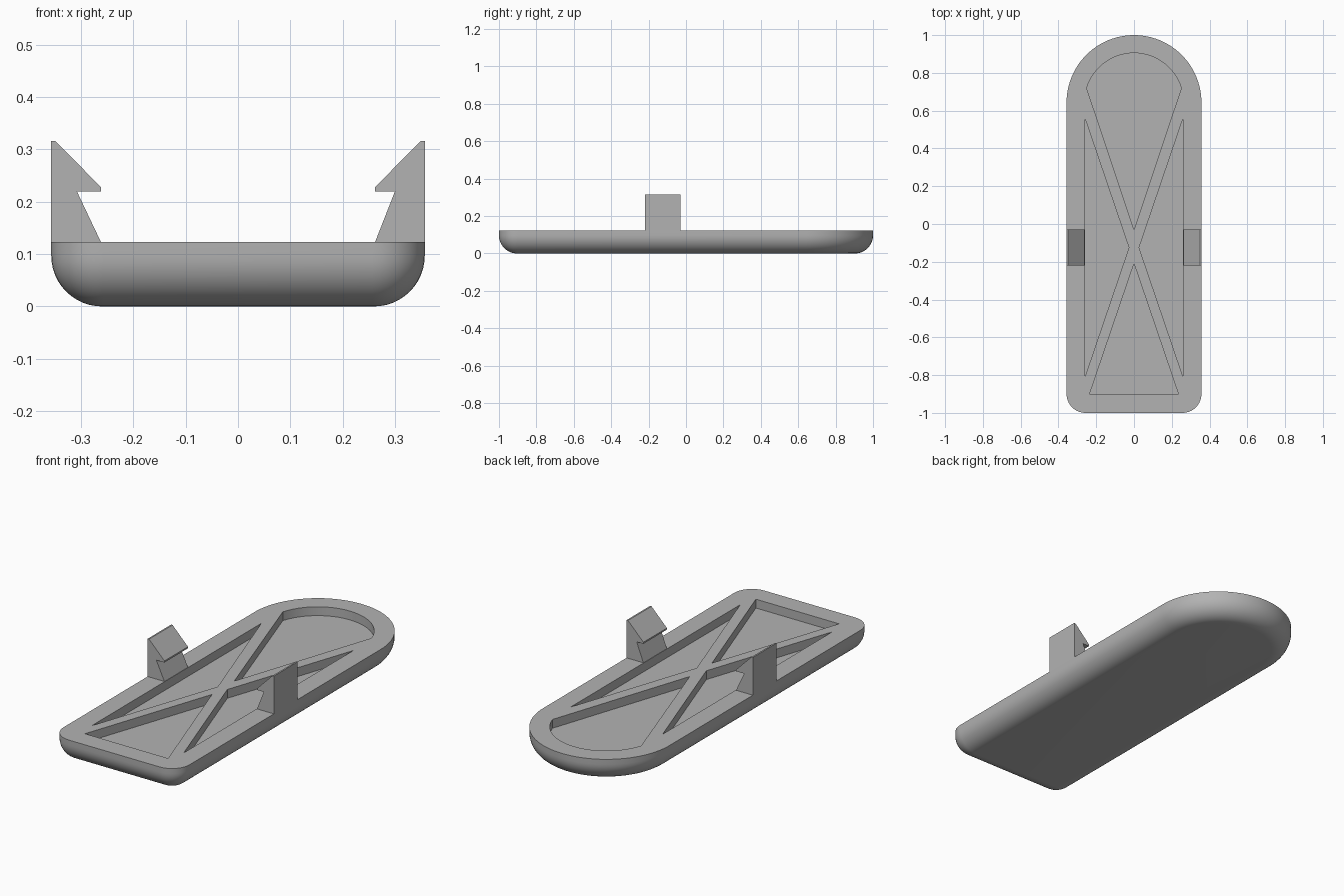
import bpy
import bmesh
from math import cos, sin, pi, radians

if "Cube" in bpy.data.objects:
    bpy.data.objects.remove(bpy.data.objects["Cube"], do_unlink=True)

HALF, TOP, FILLET, FLOOR = 0.357, 0.123, 0.097, 0.078
CORNER = 0.1
ARC_Y = 1 - HALF

grey = bpy.data.materials.new("plain grey")
grey.use_nodes = True
COLOUR = (0.448, 0.448, 0.448, 1)
grey.diffuse_color = COLOUR
grey.node_tree.nodes["Principled BSDF"].inputs["Base Color"].default_value = COLOUR


def arc(cx, cy, r, start, end, steps):
    """Points along an arc, angles in degrees."""
    angles = [radians(start + (end - start) * i / steps) for i in range(steps + 1)]
    return [(cx + r * cos(a), cy + r * sin(a)) for a in angles]


def loft(name, rings):
    """Closed solid through a stack of matching rings."""
    bm = bmesh.new()
    loops = [[bm.verts.new(p) for p in ring] for ring in rings]
    n = len(loops[0])
    for a, b in zip(loops, loops[1:]):
        for i in range(n):
            j = (i + 1) % n
            bm.faces.new((a[i], a[j], b[j], b[i]))
    bm.faces.new(loops[0][::-1])
    bm.faces.new(loops[-1])
    bmesh.ops.recalc_face_normals(bm, faces=bm.faces)
    mesh = bpy.data.meshes.new(name)
    bm.to_mesh(mesh)
    bm.free()
    mesh.materials.append(grey)
    obj = bpy.data.objects.new(name, mesh)
    bpy.context.collection.objects.link(obj)
    return obj


def select_only(obj):
    bpy.ops.object.select_all(action="DESELECT")
    obj.select_set(True)
    bpy.context.view_layer.objects.active = obj


def outline(inset, z):
    """Plate outline: round back end, small rounded front corners."""
    cx, cy, r = HALF - CORNER, -1 + CORNER, CORNER - inset
    pts = arc(0, ARC_Y, HALF - inset, 0, 180, 48)
    pts += arc(-cx, cy, r, 180, 270, 10) + arc(cx, cy, r, 270, 360, 10)
    return [(x, y, z) for x, y in pts]


# Plate with a rounded lower edge
STEPS = 12
rings = []
for i in range(STEPS + 1):
    a = pi / 2 * i / STEPS
    rings.append(outline(FILLET * (1 - sin(a)), FILLET * (1 - cos(a))))
rings.append(outline(0, TOP))
plate = loft("plate", rings)

# Four pockets that leave a crossed rib on the top
side = [(0.26, 0.56), (0.027, -0.125), (0.26, -0.81)]
pockets = {
    "back_pocket": arc(0, ARC_Y, 0.262, 17, 163, 32) + [(0, -0.03)],
    "front_pocket": [(-0.235, -0.9), (0.235, -0.9), (0, -0.21)],
    "left_pocket": side,
    "right_pocket": [(-x, y) for x, y in side],
}
for name, pts in pockets.items():
    cutter = loft(name, [[(x, y, z) for x, y in pts] for z in (FLOOR, TOP + 0.1)])
    cutter.hide_render = True
    mod = plate.modifiers.new(name, "BOOLEAN")
    mod.operation, mod.solver, mod.object = "DIFFERENCE", "EXACT", cutter
    select_only(plate)
    bpy.ops.object.modifier_apply(modifier=name)
    bpy.data.objects.remove(cutter, do_unlink=True)

select_only(plate)
bpy.ops.object.shade_smooth_by_angle(angle=radians(30))

# Barbed snap clips on both long sides
for name, sign, neck in (("left_clip", 1, 0.30), ("right_clip", -1, 0.308)):
    profile = [(HALF, TOP), (0.262, TOP), (neck, 0.22), (0.262, 0.22),
               (0.262, 0.228), (0.349, 0.316), (HALF, 0.316)]
    loft(name, [[(sign * x, y, z) for x, z in profile] for y in (-0.22, -0.03)])
